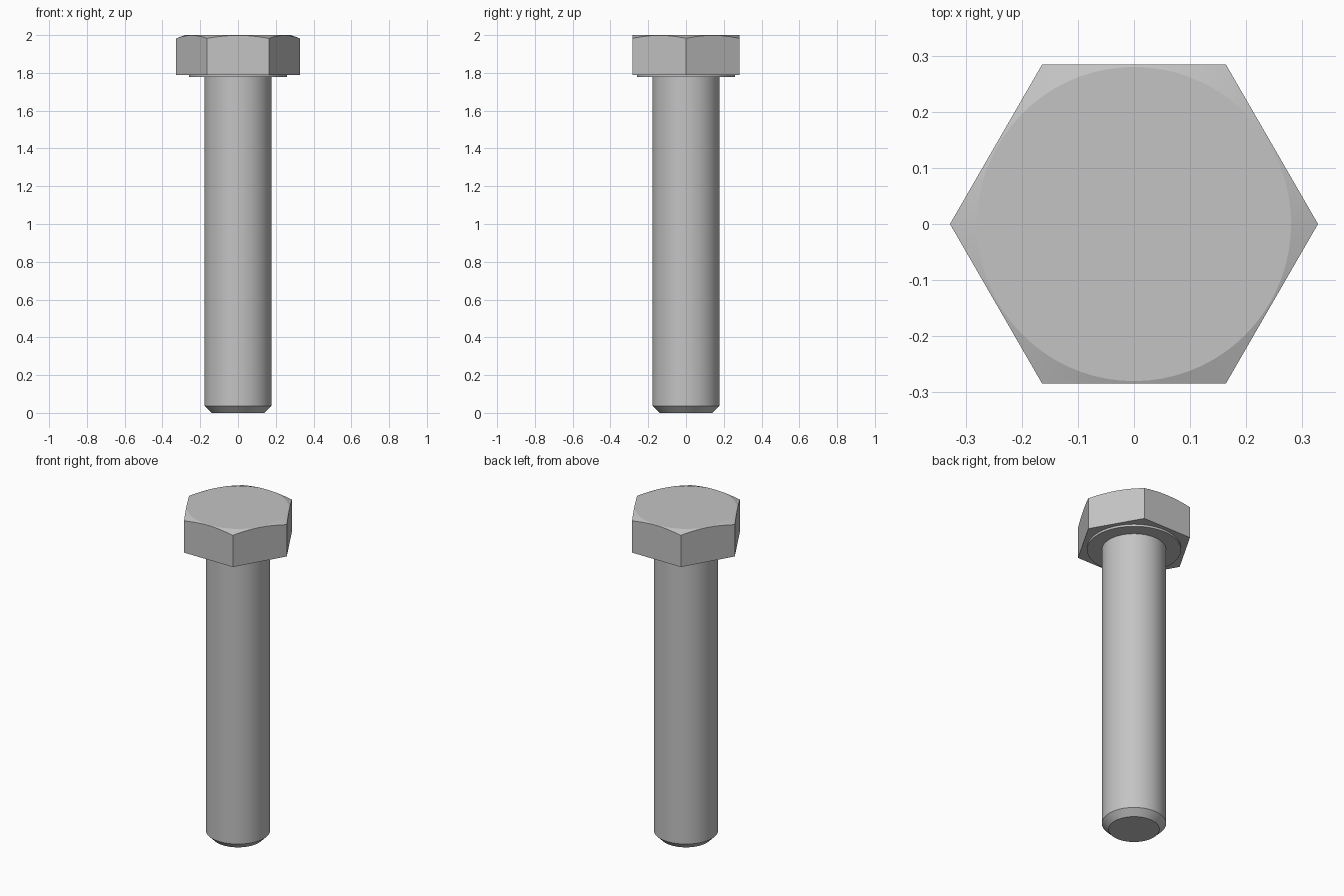
import bpy, bmesh
from math import cos, sin, pi, radians

cube = bpy.data.objects.get("Cube")
if cube:
    bpy.data.objects.remove(cube, do_unlink=True)

steel = bpy.data.materials.new("steel_grey")
steel.use_nodes = True
GREY = (0.55, 0.55, 0.55, 1)
steel.diffuse_color = GREY
steel.node_tree.nodes["Principled BSDF"].inputs["Base Color"].default_value = GREY

SIDES = 72
APOTHEM = 0.284
TOP = 2.0


def hex_radius(a):
    """Distance from the axis to the hexagon outline at angle a."""
    return APOTHEM / cos(a % (pi / 3) - pi / 6)


def loft(name, rings):
    """Skin rings, each a function of angle giving (radius, height), and cap the ends."""
    bm = bmesh.new()
    loops = []
    for ring in rings:
        loop = []
        for i in range(SIDES):
            a = 2 * pi * i / SIDES
            r, z = ring(a)
            loop.append(bm.verts.new((r * cos(a), r * sin(a), z)))
        loops.append(loop)
    for low, high in zip(loops, loops[1:]):
        for i in range(SIDES):
            j = (i + 1) % SIDES
            bm.faces.new((low[i], low[j], high[j], high[i]))
    bm.faces.new(loops[0][::-1])
    bm.faces.new(loops[-1])
    mesh = bpy.data.meshes.new(name)
    bm.to_mesh(mesh)
    bm.free()
    mesh.materials.append(steel)
    obj = bpy.data.objects.new(name, mesh)
    bpy.context.collection.objects.link(obj)
    bpy.ops.object.select_all(action="DESELECT")
    obj.select_set(True)
    bpy.context.view_layer.objects.active = obj
    bpy.ops.object.shade_smooth_by_angle(angle=radians(15))
    return obj


def circle(r, z):
    return lambda a: (r, z)


def chamfered_rim(a):
    r = hex_radius(a)
    return r, TOP - (r - 0.28) * 0.36


# Hexagonal head with a conical chamfer that leaves arcs on each flat
loft("hex_head", [lambda a: (hex_radius(a), 1.79), chamfered_rim, circle(0.28, TOP)])

# Thin round bearing face under the head
loft("washer_face", [circle(0.259, 1.777), circle(0.259, 1.80)])

# Plain shank with a chamfered tip
loft("shank", [circle(0.14, 0), circle(0.177, 0.037), circle(0.177, 1.79)])
